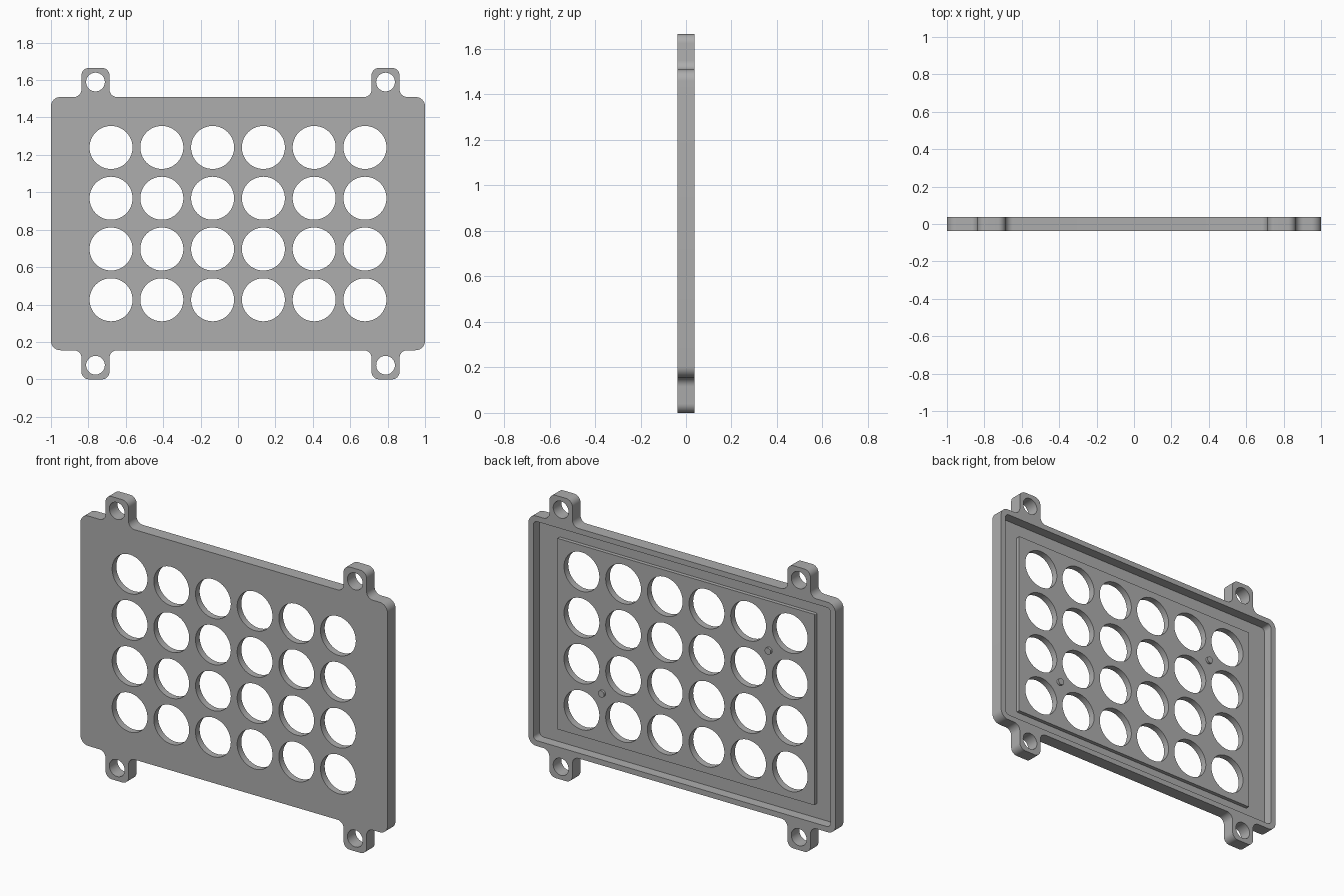
import bpy, bmesh, math
from mathutils import Vector

if "Cube" in bpy.data.objects:
    bpy.data.objects.remove(bpy.data.objects["Cube"], do_unlink=True)

grey = bpy.data.materials.new("mid grey")
grey.use_nodes = True
colour = (0.42, 0.42, 0.42, 1)
grey.diffuse_color = colour
grey.node_tree.nodes["Principled BSDF"].inputs["Base Color"].default_value = colour

MID = 0.8325                    # height of the plate centre
HALF_H = 0.677                  # half height of the plate
BACK, FRONT = 0.0375, -0.0375
FLOOR = FRONT + 0.017           # bottom of the rear recess
PANEL = FLOOR + 0.022           # back of the raised panel
PITCH = 0.2715


def rounded(corners, steps=8):
    """Round each right-angled corner (x, z, radius) of an outline."""
    out = []
    for i, (x, z, r) in enumerate(corners):
        p = Vector((x, z))
        a = (Vector(corners[i - 1][:2]) - p).normalized()
        b = (Vector(corners[(i + 1) % len(corners)][:2]) - p).normalized()
        for k in range(steps + 1):
            t = math.pi / 2 * k / steps
            out.append(p + r * (a * (1 - math.sin(t)) + b * (1 - math.cos(t))))
    return out


def rectangle(w, h, r):
    return rounded([(-w, MID - h, r), (w, MID - h, r), (w, MID + h, r), (-w, MID + h, r)])


def circle(x, z, r, n=64):
    return [Vector((x + r * math.cos(math.tau * i / n), z + r * math.sin(math.tau * i / n)))
            for i in range(n)]


def prism(name, outlines, y0, y1):
    """Extrude closed outlines along y into one object."""
    bm = bmesh.new()
    for pts in outlines:
        face = bm.faces.new([bm.verts.new((p.x, y0, p.y)) for p in pts])
        new = bmesh.ops.extrude_face_region(bm, geom=[face])["geom"]
        bmesh.ops.translate(bm, vec=(0, y1 - y0, 0),
                            verts=[g for g in new if isinstance(g, bmesh.types.BMVert)])
    bmesh.ops.recalc_face_normals(bm, faces=bm.faces)
    mesh = bpy.data.meshes.new(name)
    bm.to_mesh(mesh)
    bm.free()
    mesh.materials.append(grey)
    obj = bpy.data.objects.new(name, mesh)
    bpy.context.collection.objects.link(obj)
    return obj


def combine(target, tool, operation):
    mod = target.modifiers.new(operation, "BOOLEAN")
    mod.operation, mod.object, mod.solver = operation, tool, "EXACT"
    bpy.context.view_layer.objects.active = target
    bpy.ops.object.modifier_apply(modifier=mod.name)
    bpy.data.objects.remove(tool, do_unlink=True)


# Plate outline with four mounting ears
EARS = (-0.762, 0.789)
ear_w, ear_r, plate_r = 0.075, 0.04, 0.05


def edge(side):
    """Corners of the top (1) or bottom (-1) edge, from left to right."""
    base, tip = MID + side * HALF_H, MID + side * MID
    row = [(-1, base, plate_r)]
    for x in EARS:
        row += [(x - ear_w, base, ear_r), (x - ear_w, tip, ear_r),
                (x + ear_w, tip, ear_r), (x + ear_w, base, ear_r)]
    return row + [(1, base, plate_r)]


plate = prism("button_plate", [rounded(edge(-1) + edge(1)[::-1])], FRONT, BACK)

# Rear recess leaving a thin rim, with a raised panel around the holes
combine(plate, prism("recess_cutter", [rectangle(0.968, HALF_H - 0.032, 0.025)], FLOOR, 0.1),
        "DIFFERENCE")
combine(plate, prism("raised_panel", [rectangle(0.838, 0.562, 0.004)], FLOOR - 0.005, PANEL),
        "UNION")

# Button holes and screw holes
holes = [circle((c - 2.5) * PITCH, MID + (r - 1.5) * PITCH, 0.115)
         for c in range(6) for r in range(4)]
holes += [circle(x, MID + s * 0.757, 0.05, 40) for x in EARS for s in (-1, 1)]
combine(plate, prism("hole_cutter", holes, -0.1, 0.1), "DIFFERENCE")

# Two locating pegs on the back of the panel
pegs = [circle(s * 2 * PITCH, MID - s * PITCH, 0.02, 24) for s in (-1, 1)]
combine(plate, prism("locating_pegs", pegs, PANEL - 0.01, PANEL + 0.014), "UNION")

# Smooth shading on the curved walls only
bpy.ops.object.select_all(action="DESELECT")
plate.select_set(True)
bpy.context.view_layer.objects.active = plate
bpy.ops.object.shade_smooth_by_angle(angle=math.radians(30))
